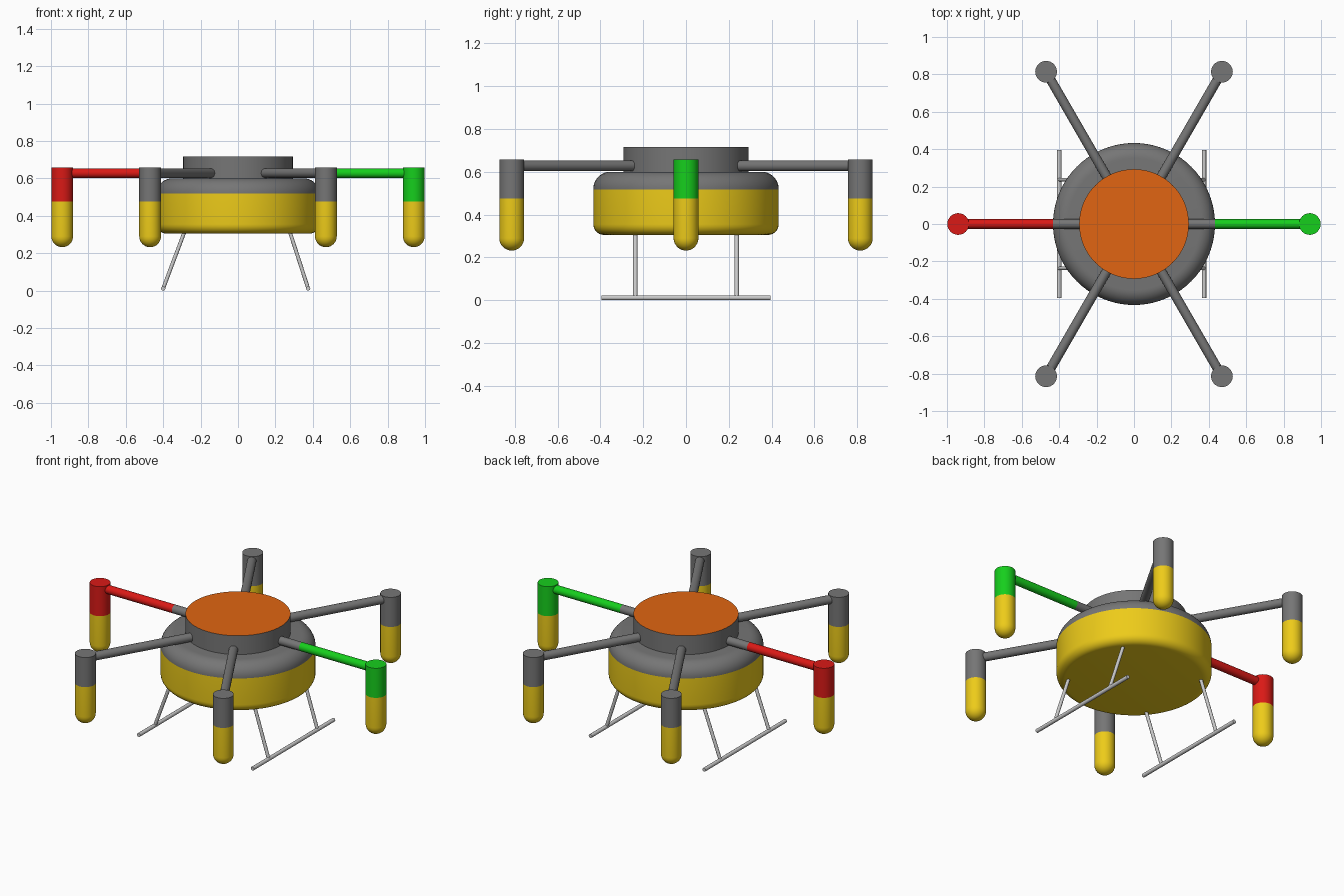
import bpy, bmesh, math
from mathutils import Vector

if "Cube" in bpy.data.objects:
    bpy.data.objects.remove(bpy.data.objects["Cube"])


def material(name, rgb):
    m = bpy.data.materials.new(name)
    m.diffuse_color = (*rgb, 1)
    m.use_nodes = True
    m.node_tree.nodes["Principled BSDF"].inputs["Base Color"].default_value = m.diffuse_color
    return m


GREY = material("dark grey", (0.18, 0.18, 0.18))
LIGHT = material("light grey", (0.6, 0.6, 0.6))
YELLOW = material("yellow", (0.85, 0.6, 0.01))
ORANGE = material("orange", (0.75, 0.13, 0.006))
RED = material("red", (0.7, 0.01, 0.008))
GREEN = material("green", (0.008, 0.62, 0.012))


def finish(bm, name, mats):
    bmesh.ops.recalc_face_normals(bm, faces=bm.faces[:])
    me = bpy.data.meshes.new(name)
    bm.to_mesh(me)
    bm.free()
    ob = bpy.data.objects.new(name, me)
    bpy.context.collection.objects.link(ob)
    for m in mats:
        me.materials.append(m)
    bpy.ops.object.select_all(action='DESELECT')
    ob.select_set(True)
    bpy.context.view_layer.objects.active = ob
    bpy.ops.object.shade_smooth_by_angle(angle=math.radians(35))
    return ob


def lathe(name, profile, sides, mats, split_z, at=(0, 0)):
    """Spin (radius, z) points round z; faces above split_z get the second material."""
    bm = bmesh.new()
    vs = [bm.verts.new((r, 0, z)) for r, z in profile]
    es = [bm.edges.new(p) for p in zip(vs, vs[1:])]
    bmesh.ops.spin(bm, geom=vs + es, cent=(0, 0, 0), axis=(0, 0, 1),
                   angle=math.tau, steps=sides)
    bmesh.ops.remove_doubles(bm, verts=bm.verts[:], dist=1e-5)
    for f in bm.faces:
        f.material_index = int(f.calc_center_median().z > split_z)
    ob = finish(bm, name, mats)
    ob.location = (*at, 0)
    return ob


def rod(name, a, b, radius, mat, sides=24):
    a, b = Vector(a), Vector(b)
    bm = bmesh.new()
    bmesh.ops.create_cone(bm, cap_ends=True, segments=sides, radius1=radius,
                          radius2=radius, depth=(b - a).length)
    ob = finish(bm, name, [mat])
    ob.location = (a + b) / 2
    ob.rotation_mode = 'QUATERNION'
    ob.rotation_quaternion = (b - a).to_track_quat('Z', 'Y')
    return ob


def arc(cx, cz, r, a0, a1, n):
    return [(cx + r * math.cos(math.radians(a0 + (a1 - a0) * i / n)),
             cz + r * math.sin(math.radians(a0 + (a1 - a0) * i / n)))
            for i in range(n + 1)]


# rounded body: yellow lower shell, grey upper shell
R = 0.433
body = ([(0, 0.305)] + arc(R - 0.05, 0.355, 0.05, -90, 0, 7) + [(R, 0.518)]
        + arc(R - 0.08, 0.52, 0.08, 0, 90, 9) + [(0, 0.60)])
lathe("body", body, 80, [YELLOW, GREY], 0.5181)

# central hub with orange lid
lathe("hub", [(0, 0.59), (0.293, 0.59), (0.293, 0.716), (0, 0.716)], 80,
      [GREY, ORANGE], 0.71)

# six arms with motor pods
ARM_Z, POD_D, POD_R = 0.628, 0.94, 0.058
pod = [(0, 0.232)] + arc(0, 0.232 + POD_R, POD_R, -90, 0, 8)[1:] + \
      [(POD_R, 0.475), (POD_R, 0.657), (0, 0.657)]
for i in range(6):
    a = math.radians(60 * i)
    c, s = math.cos(a), math.sin(a)
    colour = {0: GREEN, 3: RED}.get(i, GREY)
    lathe(f"motor_pod_{i + 1}", pod, 32, [YELLOW, colour], 0.475, (POD_D * c, POD_D * s))
    for part, r0, r1, m in (("root", 0.25, 0.433, GREY), ("arm", 0.433, POD_D, colour)):
        rod(f"{part}_{i + 1}", (r0 * c, r0 * s, ARM_Z), (r1 * c, r1 * s, ARM_Z), 0.0255, m)

# landing skids, each with two slanted struts
for side, foot, top in (("left", -0.40, -0.28), ("right", 0.375, 0.272)):
    rod(f"{side}_skid", (foot, -0.395, 0.0115), (foot, 0.395, 0.0115), 0.0115, LIGHT, 16)
    for end, y in (("front", -0.237), ("back", 0.237)):
        rod(f"{side}_{end}_strut", (foot, y, 0.0115), (top, y, 0.33), 0.01, LIGHT, 16)
